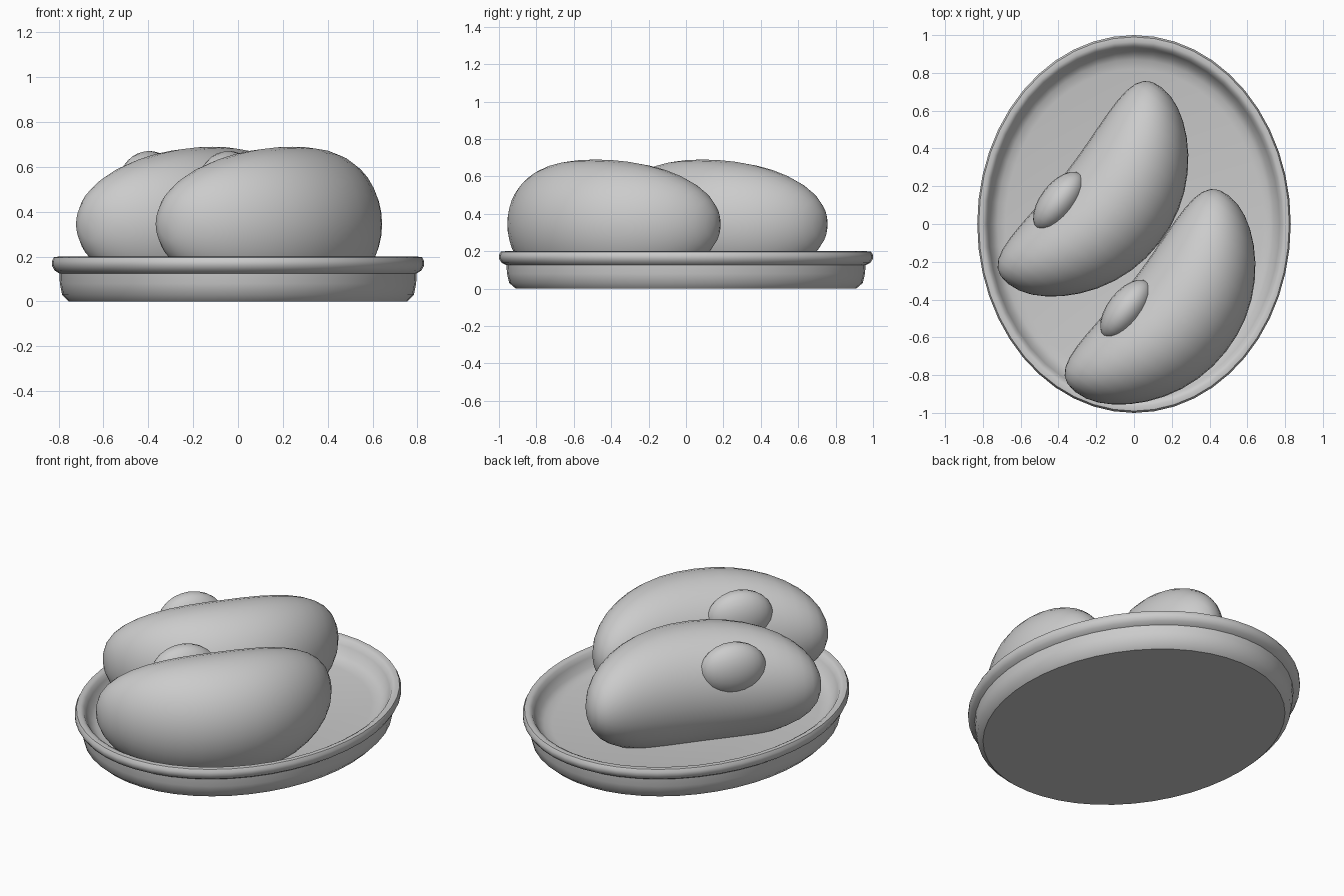
import bpy, bmesh, math
from mathutils import Matrix, Vector

if "Cube" in bpy.data.objects:
    bpy.data.objects.remove(bpy.data.objects["Cube"])


def finish(bm, name, angle):
    bmesh.ops.recalc_face_normals(bm, faces=bm.faces)
    mesh = bpy.data.meshes.new(name)
    bm.to_mesh(mesh)
    bm.free()
    ob = bpy.data.objects.new(name, mesh)
    bpy.context.collection.objects.link(ob)
    bpy.ops.object.select_all(action='DESELECT')
    ob.select_set(True)
    bpy.context.view_layer.objects.active = ob
    bpy.ops.object.shade_smooth_by_angle(angle=math.radians(angle))
    return ob


# Oval dish: lathed profile, narrowed in x
profile = [(0.91, 0), (0.945, 0.03), (0.957, 0.08), (0.96, 0.125),
           (0.985, 0.138), (1.0, 0.16), (1.0, 0.18), (0.99, 0.197),
           (0.965, 0.2), (0.945, 0.19), (0.93, 0.165), (0.905, 0.12),
           (0.87, 0.1), (0.82, 0.09)]
N = 48
bm = bmesh.new()
rings = [[bm.verts.new((0.83 * r * math.cos(2 * math.pi * i / N),
                        r * math.sin(2 * math.pi * i / N), z))
          for i in range(N)] for r, z in profile]
for a, b in zip(rings, rings[1:]):
    for i in range(N):
        j = (i + 1) % N
        bm.faces.new((a[i], a[j], b[j], b[i]))
bm.faces.new(rings[0][::-1])
bm.faces.new(rings[-1])
finish(bm, "dish", 40)

# Two kidney shaped pieces, each with a small nub in its hollow side
turn = Matrix.Rotation(math.radians(52), 4, 'Z')
ball_axis = Matrix.Rotation(math.radians(90), 4, 'Y')


def ball(segments, rings):
    bm = bmesh.new()
    bmesh.ops.create_uvsphere(bm, u_segments=segments, v_segments=rings,
                              radius=1, matrix=ball_axis)
    return bm


for n, shift in enumerate([(0, 0, 0), (0.355, -0.572, 0)]):
    place = Matrix.Translation(shift) @ turn

    bm = ball(32, 20)
    for v in bm.verts:
        u, w, h = v.co
        side = math.hypot(w, h)
        # slightly fuller ends than a plain ellipsoid
        full = (max(0, 1 - abs(u) ** 2.25)) ** (1 / 2.25) / side if side > 1e-4 else 1
        x = 0.66 * u
        v.co = place @ Vector((x, 0.142 + 0.43 * x * x + 0.31 * w * full,
                               0.345 + 0.345 * h * full))
    finish(bm, f"kidney_{n + 1}", 60)

    bm = ball(20, 12)
    for v in bm.verts:
        u, w, h = v.co
        v.co = place @ Vector((-0.15 + 0.185 * u, 0.385 + 0.1 * w,
                               0.52 + 0.152 * h))
    finish(bm, f"nub_{n + 1}", 60)
